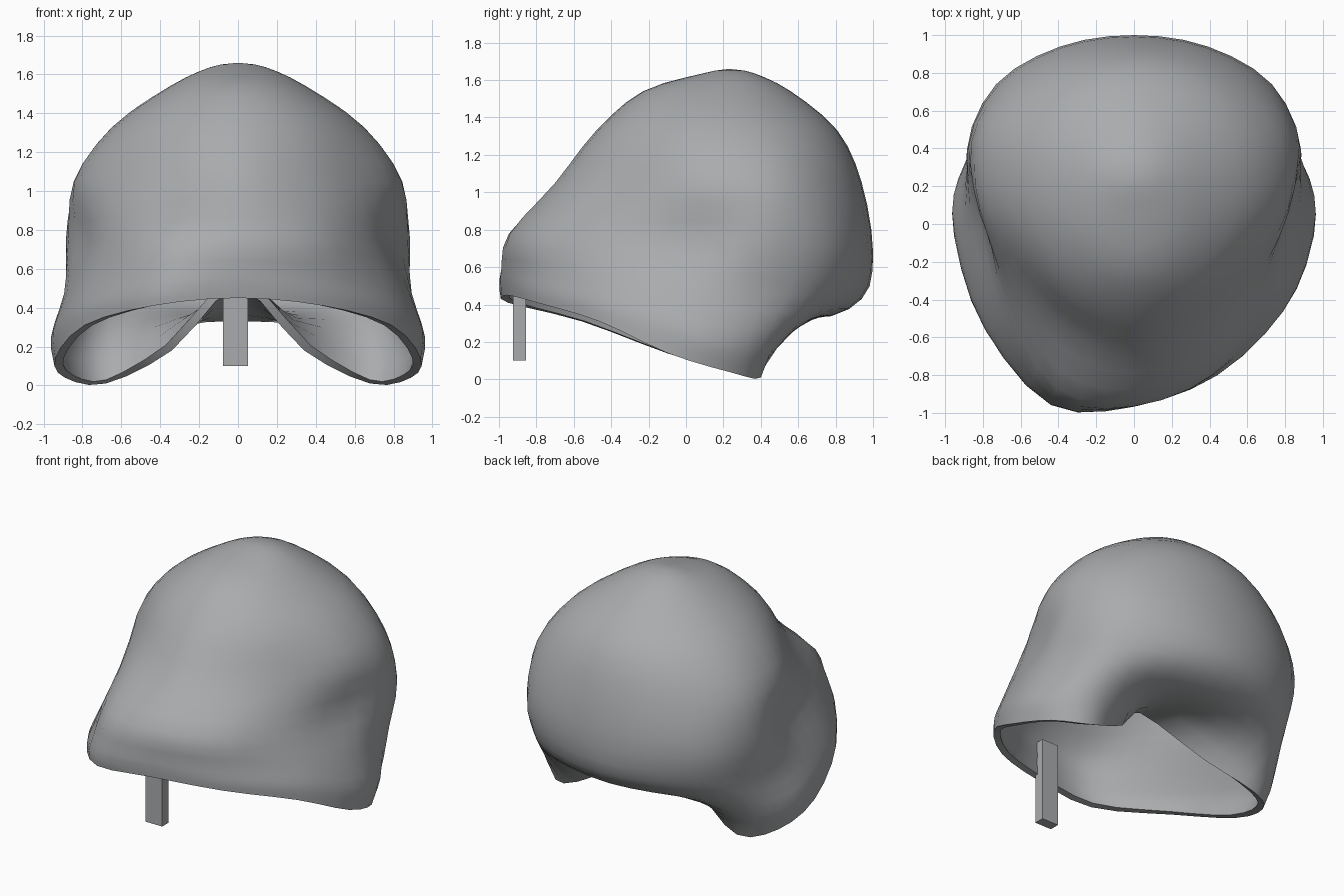
import bpy
import bmesh
import math
from mathutils import Vector

cube = bpy.data.objects.get("Cube")
if cube:
    bpy.data.objects.remove(cube, do_unlink=True)


def make_material(name, colour):
    mat = bpy.data.materials.new(name)
    mat.use_nodes = True
    mat.diffuse_color = colour
    mat.node_tree.nodes["Principled BSDF"].inputs["Base Color"].default_value = colour
    return mat


def make_object(name, bm, mat):
    mesh = bpy.data.meshes.new(name)
    bmesh.ops.recalc_face_normals(bm, faces=bm.faces)
    bm.to_mesh(mesh)
    bm.free()
    mesh.materials.append(mat)
    obj = bpy.data.objects.new(name, mesh)
    bpy.context.collection.objects.link(obj)
    return obj


def spline(points, steps, closed=False):
    """Catmull-Rom curve through the points."""
    if closed:
        pts = [points[-1], *points, points[0], points[1]]
    else:
        pts = [2 * points[0] - points[1], *points, 2 * points[-1] - points[-2]]
    out = []
    for a, b, c, d in zip(pts, pts[1:], pts[2:], pts[3:]):
        for i in range(steps):
            t = i / steps
            out.append(b + (c - a) * (t / 2)
                       + (2 * a - 5 * b + 4 * c - d) * (t * t / 2)
                       + (3 * b - a - 3 * c + d) * (t ** 3 / 2))
    return out if closed else out + [points[-1]]


COLUMNS = 8  # from front centre round the left side to back centre


def oval(z, half_width, front, back, middle, pinch=0):
    """Half of a dome ring; pinch draws in its front corners."""
    ring = []
    for i in range(COLUMNS):
        a = math.pi * i / (COLUMNS - 1)
        ahead = math.cos(a) > 0
        depth = middle - front if ahead else back - middle
        squeeze = 1 - pinch * math.sin(2 * a) ** 2 if ahead else 1
        ring.append(Vector((half_width * squeeze * math.sin(a),
                            middle - depth * squeeze * math.cos(a), z)))
    return ring


def whole(half):
    """Mirror a half ring, then skew the low front toward the right."""
    ring = [p.copy() for p in half]
    ring += [Vector((-p.x, p.y, p.z)) for p in half[-2:0:-1]]
    for p in ring:
        low = max(0, min(1, (1.3 - p.z) / 0.7))
        p.y += 0.23 * p.x * low * max(0, -p.y) ** 2
    return ring


# Rings of the shell from crown to rim
dome = [oval(1.638, 0.14, 0.1, 0.36, 0.23),
        oval(1.54, 0.35, -0.23, 0.56, 0.2),
        oval(1.33, 0.65, -0.48, 0.81, 0.25, 0.03),
        oval(1.05, 0.85, -0.7, 0.94, 0.3, 0.08)]
brow = [(0, -.94, .78), (.41, -.82, .77), (.67, -.42, .76), (.79, .01, .75),
        (.885, .39, .75), (.73, .74, .72), (.39, .94, .7), (0, 1, .68)]
flare = [(0, -.965, .59), (.43, -.87, .57), (.75, -.48, .52), (.88, -.06, .48),
         (.88, .3, .46), (.75, .64, .45), (.44, .85, .43), (0, .94, .43)]
skirt = [(0, -.965, .51), (.44, -.88, .47), (.79, -.5, .4), (.95, -.05, .28),
         (.93, .24, .2), (.76, .48, .2), (.45, .62, .3), (0, .65, .33)]
rim = [(0, -.96, .45), (.44, -.875, .41), (.79, -.51, .31), (.94, -.1, .14),
       (.89, .23, .04), (.68, .4, .01), (.34, .29, .18), (0, .06, .5)]
rings = dome + [[Vector(p) for p in r] for r in (brow, flare, skirt, rim)]
rings = [whole(r) for r in rings]

# Smooth grid: each column is a curve from the crown to the rim
crown = Vector((0, 0.23, 1.66))
columns = [spline([crown] + list(c), 3) for c in zip(*rings)]
grid = [spline(list(r), 3, closed=True) for r in list(zip(*columns))[1:]]

bm = bmesh.new()
top = bm.verts.new(crown)
rows = [[bm.verts.new(p) for p in r] for r in grid]
count = len(rows[0])
for i in range(count):
    j = (i + 1) % count
    bm.faces.new((top, rows[0][i], rows[0][j]))
    for upper, lower in zip(rows, rows[1:]):
        bm.faces.new((upper[i], lower[i], lower[j], upper[j]))

grey = make_material("grey", (0.4, 0.41, 0.42, 1))
shell = make_object("hood_shell", bm, grey)
if sum((f.normal.dot(f.center - Vector((0, 0.1, 0.8))) * f.area) for f in shell.data.polygons) < 0:
    shell.data.flip_normals()

# Wall thickness, grown inward
wall = shell.modifiers.new("wall", "SOLIDIFY")
wall.thickness = 0.045
wall.offset = -1
bpy.context.view_layer.objects.active = shell
shell.select_set(True)
bpy.ops.object.modifier_apply(modifier=wall.name)
bpy.ops.object.shade_smooth_by_angle(angle=math.radians(40))

# Small post hanging inside the front edge
bm = bmesh.new()
bmesh.ops.create_cube(bm, size=1)
bmesh.ops.scale(bm, vec=(0.13, 0.07, 0.59), verts=bm.verts)
bmesh.ops.translate(bm, vec=(-0.013, -0.89, 0.395), verts=bm.verts)
make_object("front_post", bm, grey)
